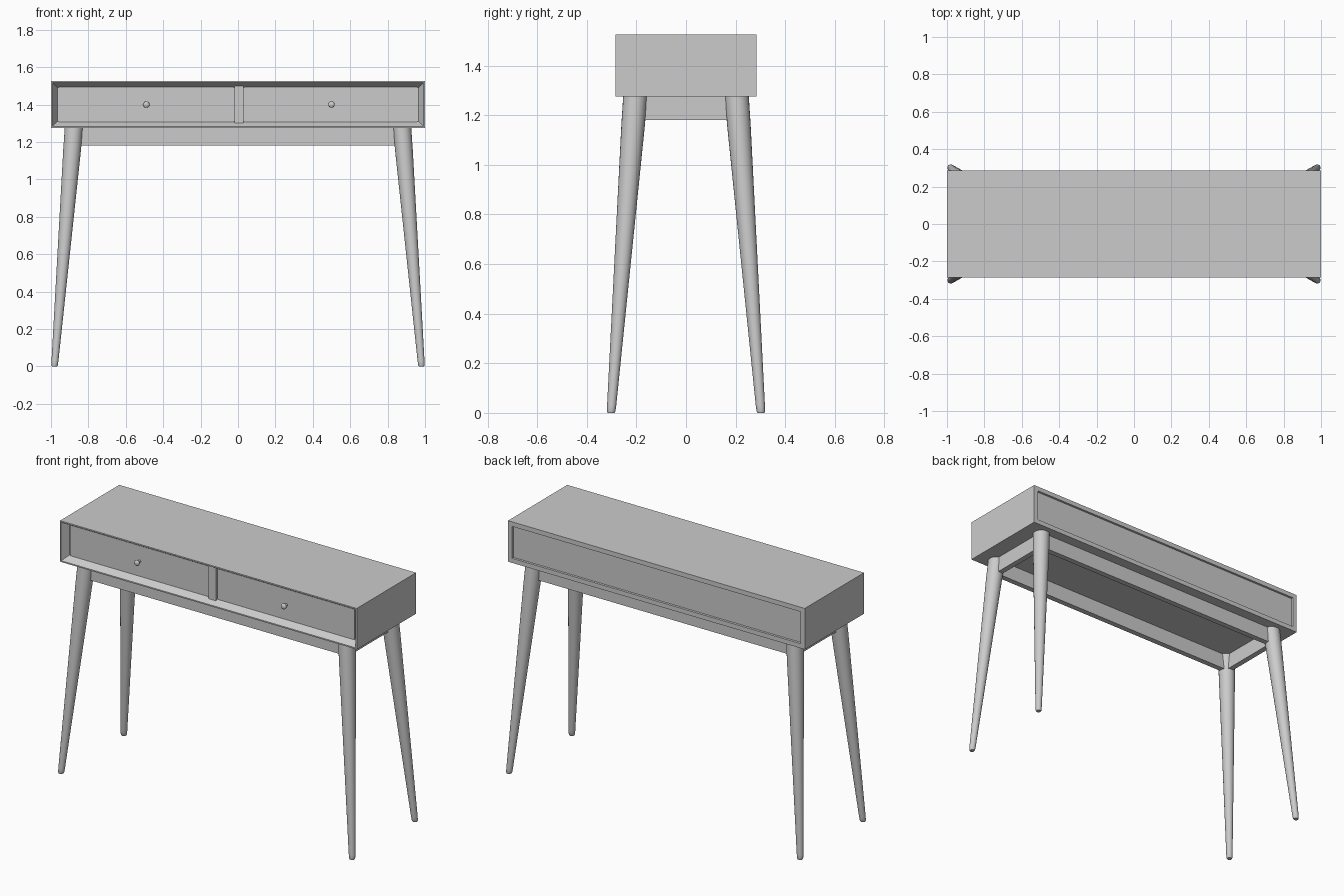
import bpy, bmesh, math
from mathutils import Matrix, Vector

if "Cube" in bpy.data.objects:
    bpy.data.objects.remove(bpy.data.objects["Cube"])

mat = bpy.data.materials.new("plain grey")
mat.diffuse_color = (0.6, 0.6, 0.6, 1)
mat.use_nodes = True
mat.node_tree.nodes["Principled BSDF"].inputs["Base Color"].default_value = mat.diffuse_color


def finish(name, bm, smooth=False):
    bmesh.ops.recalc_face_normals(bm, faces=bm.faces[:])
    me = bpy.data.meshes.new(name)
    bm.to_mesh(me)
    bm.free()
    me.materials.append(mat)
    ob = bpy.data.objects.new(name, me)
    bpy.context.collection.objects.link(ob)
    if smooth:
        bpy.ops.object.select_all(action='DESELECT')
        ob.select_set(True)
        bpy.context.view_layer.objects.active = ob
        bpy.ops.object.shade_smooth_by_angle(angle=math.radians(40))
    return ob


def box_mesh(x0, x1, y0, y1, z0, z1):
    bm = bmesh.new()
    centre = Vector(((x0 + x1) / 2, (y0 + y1) / 2, (z0 + z1) / 2))
    size = Matrix.Diagonal((x1 - x0, y1 - y0, z1 - z0, 1))
    bmesh.ops.create_cube(bm, size=1, matrix=Matrix.Translation(centre) @ size)
    return bm


def box(name, *b):
    return finish(name, box_mesh(*b))


def lathe(name, rings, place, segments=24):
    """Stack of circles (height, radius); place() maps x, y, height to a point."""
    bm = bmesh.new()
    loops = []
    for h, r in rings:
        loops.append([bm.verts.new(place(r * math.cos(2 * math.pi * i / segments),
                                         r * math.sin(2 * math.pi * i / segments), h))
                      for i in range(segments)])
    for a, b in zip(loops, loops[1:]):
        for i in range(segments):
            j = (i + 1) % segments
            bm.faces.new((a[i], a[j], b[j], b[i]))
    bm.faces.new(loops[0])
    bm.faces.new(loops[-1])
    return finish(name, bm, True)


# Case: a box with a sloping frame in front and a shallow panel at the back
bm = box_mesh(-1, 1, -0.285, 0.285, 1.275, 1.525)
bmesh.ops.recalc_face_normals(bm, faces=bm.faces[:])
front = [f for f in bm.faces if f.normal.y < -0.9]
back = [f for f in bm.faces if f.normal.y > 0.9]
for face, steps in ((front, ((0.008, 0), (0.026, -0.045))),
                    (back, ((0.028, 0), (0.001, -0.012)))):
    for thick, depth in steps:
        bmesh.ops.inset_individual(bm, faces=face, thickness=thick, depth=depth,
                                   use_even_offset=True)
finish("case", bm)

# Drawer fronts, divider and knobs
for side, x0, x1, kx in (("left", -0.957, -0.025, -0.49), ("right", 0.035, 0.957, 0.5)):
    box(side + "_drawer_front", x0, x1, -0.247, -0.235, 1.308, 1.494)
    lathe(side + "_knob",
          [(0.0, 0.008), (0.018, 0.008), (0.021, 0.014), (0.026, 0.017),
           (0.032, 0.017), (0.037, 0.013), (0.039, 0.006)],
          lambda x, y, h, kx=kx: (kx + x, -0.246 - h, 1.40 + y), 16)
box("drawer_divider", -0.02, 0.03, -0.255, -0.235, 1.297, 1.503)

# Splayed tapered legs
for sx, xn in ((-1, "left"), (1, "right")):
    for sy, yn in ((-1, "front"), (1, "back")):
        def place(x, y, h, sx=sx, sy=sy):
            t = h / 1.28
            return (sx * (0.981 - 0.104 * t) + x, sy * (0.302 - 0.098 * t) + y, h)
        lathe(f"{yn}_{xn}_leg",
              [(0, 0.014), (0.006, 0.017), (0.03, 0.0185), (1.16, 0.0475), (1.28, 0.049)],
              place)

# Apron rails between the legs
for s, yn, xn in ((-1, "front", "left"), (1, "back", "right")):
    y, x = s * 0.204, s * 0.878
    box(yn + "_apron", -0.87, 0.87, y - 0.017, y + 0.017, 1.18, 1.28)
    box(xn + "_apron", x - 0.017, x + 0.017, -0.2, 0.2, 1.18, 1.28)
